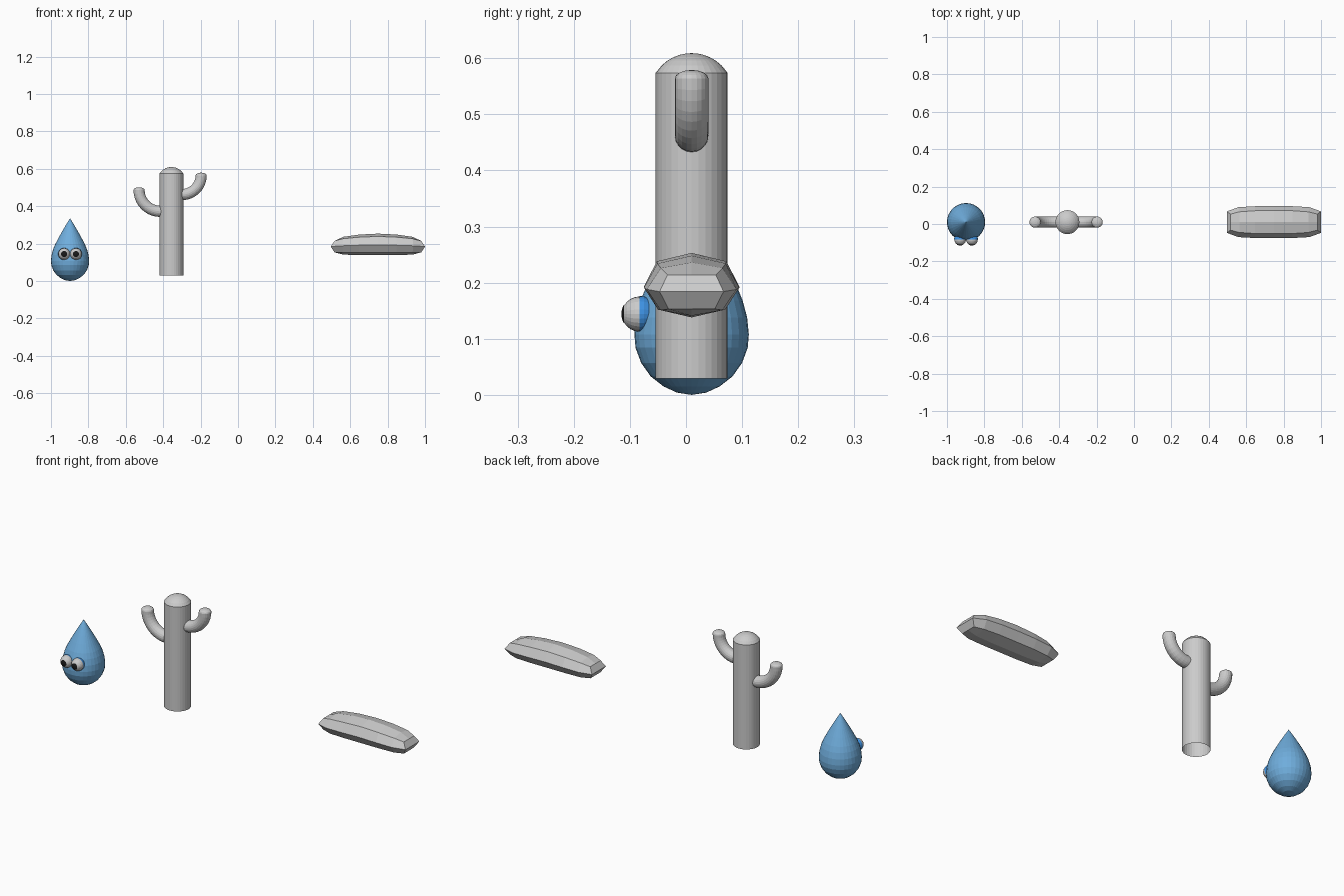
import bpy, bmesh
from math import sin, cos, pi, radians
from mathutils import Matrix

if "Cube" in bpy.data.objects:
    bpy.data.objects.remove(bpy.data.objects["Cube"])

Y = 0.01  # common depth centre of the three figures


def material(name, rgb):
    m = bpy.data.materials.new(name)
    m.diffuse_color = (*rgb, 1)
    m.use_nodes = True
    m.node_tree.nodes["Principled BSDF"].inputs["Base Color"].default_value = m.diffuse_color
    return m


def add_object(name, bm, mat=None):
    bmesh.ops.remove_doubles(bm, verts=bm.verts, dist=1e-5)
    bmesh.ops.recalc_face_normals(bm, faces=bm.faces)
    me = bpy.data.meshes.new(name)
    bm.to_mesh(me)
    bm.free()
    ob = bpy.data.objects.new(name, me)
    bpy.context.collection.objects.link(ob)
    if mat:
        me.materials.append(mat)
    return ob


def skin(rings):
    """Join consecutive closed rings of points with quads."""
    bm = bmesh.new()
    rows = [[bm.verts.new(p) for p in r] for r in rings]
    for a, b in zip(rows, rows[1:]):
        n = len(a)
        for i in range(n):
            j = (i + 1) % n
            bm.faces.new((a[i], a[j], b[j], b[i]))
    return bm, rows


def lathe(name, profile, loc, mat=None, segs=32, forward=False):
    """Spin (radius, height) points; forward turns the axis to face -y."""
    rings = [[(r * cos(2 * pi * i / segs), r * sin(2 * pi * i / segs), z)
              for i in range(segs)] for r, z in profile]
    bm, _ = skin(rings)
    bmesh.ops.dissolve_degenerate(bm, dist=1e-6, edges=bm.edges)
    if forward:
        bm.transform(Matrix.Rotation(pi / 2, 4, 'X'))
    bm.transform(Matrix.Translation(loc))
    return add_object(name, bm, mat)


def arc(radius, start, end, steps):
    angles = [radians(start + (end - start) * k / steps) for k in range(steps + 1)]
    return [(radius * sin(a), radius * cos(a)) for a in angles]


blue = material("drop_blue", (0.16, 0.42, 0.72))
lid_blue = material("eyelid_blue", (0.05, 0.3, 0.8))
white = material("eye_white", (0.8, 0.8, 0.8))
black = material("pupil_black", (0.01, 0.01, 0.01))

# Water drop
DX = -0.898
drop = [(0, 0), (.026, .004), (.05, .015), (.073, .033), (.09, .057), (.1, .084),
        (.102, .108), (.099, .138), (.091, .168), (.08, .195), (.06, .233),
        (.04, .269), (.02, .303), (0, .335)]
lathe("drop_body", drop, (DX, Y, 0), blue)

# Eyes with pupils and rear eyelids
for side, s in (("left", -1), ("right", 1)):
    loc = (DX + s * 0.0315, -0.083, 0.144)
    lathe("eye_" + side, arc(.0313, 0, 180, 12), loc, white, 24, True)
    lathe("pupil_" + side, arc(.0322, 0, 30, 3), loc, black, 24, True)
    lathe("eyelid_" + side, arc(.0325, 90, 180, 6), loc, lid_blue, 24, True)

# Cactus trunk: open at the bottom, shallow dome on top
CX, R = -0.356, 0.064
dome = [(R * cos(a), 0.574 + 0.035 * (sin(a / 2 + pi / 4) - sin(pi / 4)) / (1 - sin(pi / 4)))
        for a in (pi / 2 * k / 8 for k in range(9))]
dome = []
cap_r = (R * R + 0.035 ** 2) / (2 * 0.035)
for k in range(7):
    r = R * (1 - k / 6)
    dome.append((r, 0.609 - cap_r + (cap_r ** 2 - r ** 2) ** 0.5))
lathe("cactus_trunk", [(R, 0.029)] + dome, (CX, Y, 0))


# Cactus arms: quarter-bend tubes with domed tips
def arm(name, s, tip_x, tip_z, bend, r=0.0298, segs=20):
    cx = tip_x - s * bend
    path = [(cx - s * 0.03, tip_z - bend, 0, r)]
    for k in range(11):
        a = pi / 2 * k / 10
        path.append((cx + s * bend * sin(a), tip_z - bend * cos(a), a, r))
    for k in range(1, 5):
        b = pi / 2 * k / 4
        path.append((tip_x, tip_z + 0.015 * sin(b), pi / 2, r * cos(b)))
    rings = []
    for x, z, a, rad in path:
        ring = []
        for i in range(segs):
            t = 2 * pi * i / segs
            u = rad * cos(t)
            ring.append((x - s * u * sin(a), Y + rad * sin(t), z + u * cos(a)))
        rings.append(ring)
    bm, _ = skin(rings)
    bmesh.ops.dissolve_degenerate(bm, dist=1e-6, edges=bm.edges)
    add_object(name, bm)


arm("cactus_arm_left", -1, -0.529, 0.486, 0.114)
arm("cactus_arm_right", 1, -0.197, 0.564, 0.102)

# Low-poly arched loaf: (x, side x, shoulder y, side y, belly y,
#                        top z, shoulder z, side z, belly z, bottom z)
LX = 0.748
half = [(0.000, .000, .062, .085, .060, .253, .238, .193, .152, .138),
        (0.100, .100, .061, .085, .060, .248, .234, .191, .152, .138),
        (0.185, .190, .055, .080, .055, .236, .226, .188, .151, .141),
        (0.232, .252, .043, .057, .041, .214, .214, .184, .153, .153)]


def loaf_ring(s, row):
    x, xs, y1, y2, y3, zt, z1, z2, z3, zb = row
    right = [(x, y1, z1), (xs, y2, z2), (x, y3, z3)]
    pts = [(x, 0, zt)] + right + [(x, 0, zb)] + [(a, -b, c) for a, b, c in right[::-1]]
    return [(LX + s * a, Y + b, c) for a, b, c in pts]


bm, rows = skin([loaf_ring(-1, r) for r in half[:0:-1]] + [loaf_ring(1, r) for r in half])
for end in (rows[0], rows[-1]):
    bm.faces.new([end[i] for i in (6, 7, 0, 1, 2)])
    bm.faces.new([end[i] for i in (2, 3, 4, 5, 6)])
add_object("floating_loaf", bm)
